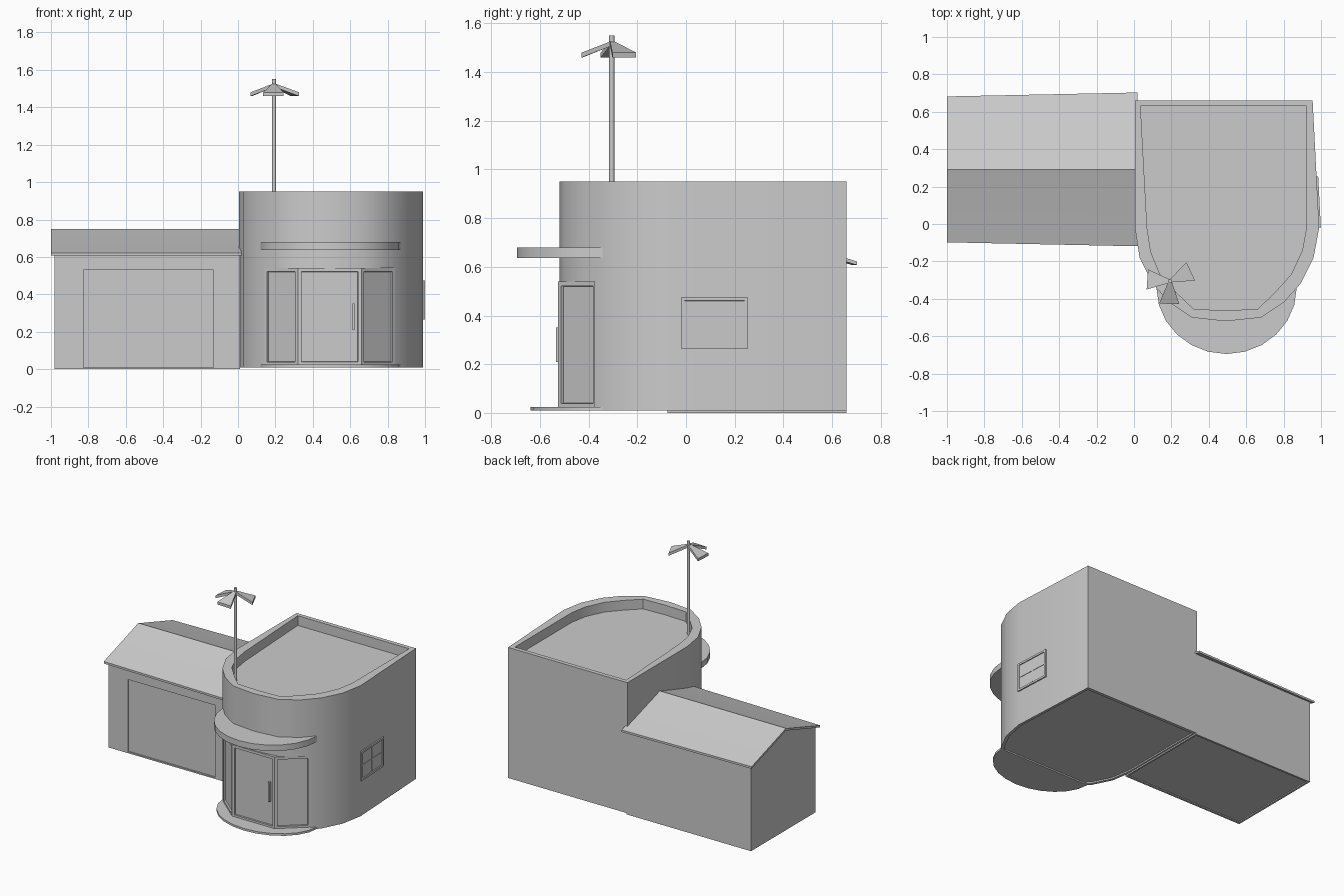
import bpy, bmesh, math
from mathutils import Vector

if "Cube" in bpy.data.objects:
    bpy.data.objects.remove(bpy.data.objects["Cube"])

grey = bpy.data.materials.new("plaster_grey")
grey.use_nodes = True
grey.diffuse_color = (0.6, 0.6, 0.6, 1)
grey.node_tree.nodes["Principled BSDF"].inputs["Base Color"].default_value = (0.6, 0.6, 0.6, 1)


def finish(name, bm, smooth=None):
    bmesh.ops.recalc_face_normals(bm, faces=bm.faces[:])
    mesh = bpy.data.meshes.new(name)
    bm.to_mesh(mesh)
    bm.free()
    mesh.materials.append(grey)
    ob = bpy.data.objects.new(name, mesh)
    bpy.context.collection.objects.link(ob)
    if smooth:
        select(ob)
        bpy.ops.object.shade_smooth_by_angle(angle=math.radians(smooth))
    return ob


def select(ob):
    bpy.ops.object.select_all(action='DESELECT')
    ob.select_set(True)
    bpy.context.view_layer.objects.active = ob


def loft(*rings):
    """Closed solid through rings of equal point count."""
    bm = bmesh.new()
    vs = [[bm.verts.new(p) for p in r] for r in rings]
    n = len(vs[0])
    for a, b in zip(vs, vs[1:]):
        for i in range(n):
            j = (i + 1) % n
            bm.faces.new((a[i], a[j], b[j], b[i]))
    bm.faces.new(vs[0][::-1])
    bm.faces.new(vs[-1])
    return bm


def at_z(pts, z):
    return [(x, y, z) for x, y in pts]


def prism(pts, z0, z1):
    return loft(at_z(pts, z0), at_z(pts, z1))


def box(name, x0, x1, y0, y1, z0, z1):
    return finish(name, prism([(x0, y0), (x1, y0), (x1, y1), (x0, y1)], z0, z1))


def cut(ob, cutter):
    mod = ob.modifiers.new("cut", 'BOOLEAN')
    mod.object = cutter
    mod.solver = 'EXACT'
    select(ob)
    bpy.ops.object.modifier_apply(modifier="cut")
    bpy.data.objects.remove(cutter)


def smooth(ob, angle):
    select(ob)
    bpy.ops.object.shade_smooth_by_angle(angle=math.radians(angle))


# Main block: rounded front, parapet and sunken roof deck
outer = [(0.005, 0.66), (0.005, -0.02), (0.03, -0.18), (0.10, -0.32), (0.19, -0.42),
         (0.31, -0.50), (0.49, -0.52), (0.68, -0.50), (0.80, -0.42), (0.89, -0.32),
         (0.96, -0.18), (0.99, -0.02), (0.955, 0.66)]
inner = [(0.035, 0.63), (0.07, -0.02), (0.09, -0.15), (0.14, -0.27), (0.23, -0.37),
         (0.32, -0.455), (0.49, -0.462), (0.66, -0.455), (0.75, -0.37), (0.84, -0.27),
         (0.90, -0.14), (0.922, -0.02), (0.922, 0.63)]
floor = [(0.49 + (x - 0.49) * 0.96, 0.07 + (y - 0.07) * 0.96) for x, y in outer]
main = finish("main_block", loft(at_z(floor, 0.02), at_z(floor, 0.01), at_z(outer, 0.01),
                                 at_z(outer, 0.95), at_z(inner, 0.95), at_z(inner, 0.88)))
bay = [(0.14, -0.37), (0.32, -0.525), (0.66, -0.525), (0.84, -0.37)]
back = [(0.84, -0.3), (0.14, -0.3)]
opening = [(0.14, -0.37), (0.14, -0.6), (0.84, -0.6), (0.84, -0.37)] + back
cut(main, finish("entrance_cutter", prism(opening, 0.02, 0.54)))
smooth(main, 35)

# Entrance bay: three framed panels
bm = prism(bay + back, 0.02, 0.54)
bmesh.ops.recalc_face_normals(bm, faces=bm.faces[:])
fronts = [f for f in bm.faces if abs(f.normal.z) < 0.1 and f.normal.y < -0.5]
bmesh.ops.inset_individual(bm, faces=fronts, thickness=0.027, depth=0)
bmesh.ops.inset_individual(bm, faces=fronts, thickness=0.001, depth=-0.012)
finish("entrance_bay", bm)

# Door handle
box("door_handle", 0.612, 0.624, -0.535, -0.51, 0.21, 0.35)


def half_disc(name, rx, ry, z0, z1):
    arc = [math.pi * (1 + i / 12) for i in range(13)]
    pts = [(0.495 + rx * math.cos(a), -0.34 + ry * math.sin(a)) for a in arc]
    finish(name, prism(pts, z0, z1), 35)


# Canopy and doorstep
half_disc("canopy", 0.375, 0.355, 0.637, 0.68)
half_disc("doorstep", 0.375, 0.298, 0.01, 0.025)

# Side window: framed plate lying along the leaning side wall
def wall_x(y):
    return 0.99 - 0.0515 * (y + 0.02)


def side_plate(y0, y1, z0, z1, out):
    pts = [(wall_x(y0) - 0.01, y0), (wall_x(y0) + out, y0),
           (wall_x(y1) + out, y1), (wall_x(y1) - 0.01, y1)]
    return prism(pts, z0, z1)


bm = side_plate(-0.02, 0.255, 0.265, 0.475, 0.009)
bmesh.ops.recalc_face_normals(bm, faces=bm.faces[:])
face = [f for f in bm.faces if f.normal.x > 0.9]
bmesh.ops.inset_individual(bm, faces=face, thickness=0.02, depth=0)
bmesh.ops.inset_individual(bm, faces=face, thickness=0.001, depth=-0.006)
finish("side_window", bm)
finish("window_bar_upright", side_plate(0.113, 0.122, 0.285, 0.455, 0.006))
finish("window_bar_level", side_plate(0.0, 0.235, 0.366, 0.374, 0.006))

# Garage walls with a gable, and a shallow door recess
gable = [(-0.075, 0.0), (0.66, 0.0), (0.66, 0.618), (0.292, 0.735), (-0.075, 0.618)]
garage = finish("garage_walls", loft(*[[(x, y, z) for y, z in gable] for x in (-0.98, 0.012)]))
cut(garage, box("garage_door_cutter", -0.825, -0.13, -0.2, -0.065, 0.01, 0.53))
cut(garage, box("garage_floor_cutter", -0.965, 0.0, -0.06, 0.645, -0.1, 0.008))

# Garage roof: thin gable sheet with a softened ridge, slightly wider at the house
top = [(-1, 0.622), (-0.08, 0.738), (0, 0.75), (0.08, 0.738), (1, 0.622)]
sheet = top + [(t, z - 0.015) for t, z in reversed(top)]
rings = [[(x, 0.292 + t * half, z) for t, z in sheet] for x, half in ((-1.0, 0.39), (0.02, 0.411))]
finish("garage_roof", loft(*rings), 30)

# Mast with three drooping vanes
hub = Vector((0.193, -0.305, 0))
ring = [(hub.x + 0.011 * math.cos(i * math.pi / 4), hub.y + 0.011 * math.sin(i * math.pi / 4))
        for i in range(8)]
finish("mast", prism(ring, 0.87, 1.55), 50)
for k, angle in enumerate((268, 25, 176)):
    a = math.radians(angle)
    along = Vector((math.cos(a), math.sin(a), 0))
    side = Vector((-along.y, along.x, 0))

    def section(dist, half, z):
        return [hub + along * dist + side * s * half + Vector((0, 0, z + dz))
                for s, dz in ((-1, 0), (1, 0), (1, 0.02), (-1, 0.02))]
    finish(f"vane_{k + 1}", loft(section(0, 0.008, 1.508), section(0.122, 0.054, 1.46)))
